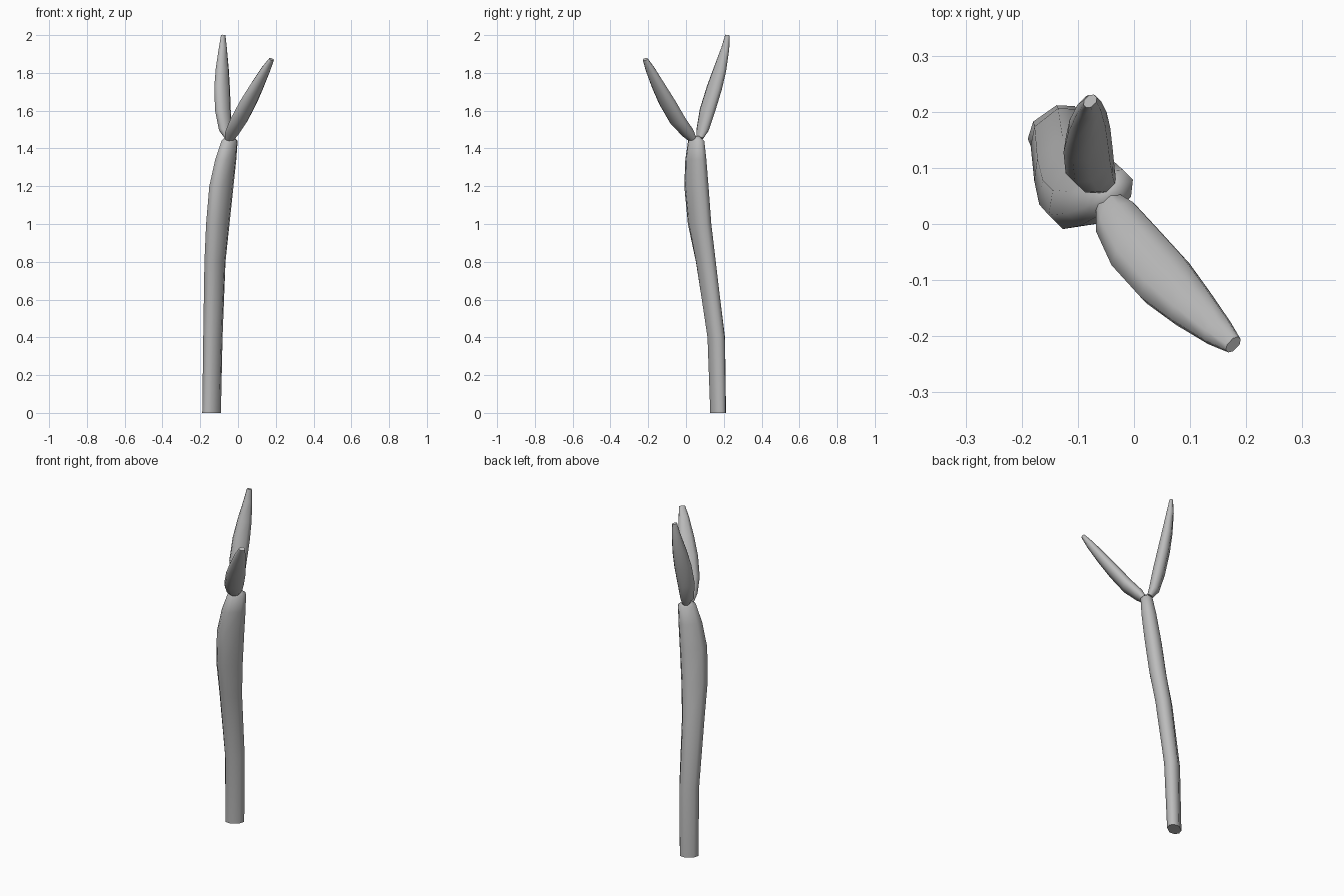
import bpy, bmesh, math
from mathutils import Vector

cube = bpy.data.objects.get("Cube")
if cube:
    bpy.data.objects.remove(cube, do_unlink=True)

grey = bpy.data.materials.new("plain grey")
grey.use_nodes = True
colour = (0.5, 0.5, 0.5, 1)
grey.diffuse_color = colour
grey.node_tree.nodes["Principled BSDF"].inputs["Base Color"].default_value = colour

# Flattened eight-sided cross-section, in units of half width and half depth
SECTION = [(1, -.4), (1, .4), (.5, 1), (-.5, 1), (-1, .4), (-1, -.4), (-.5, -1), (.5, -1)]


def limb(name, stations, level=False):
    """Loft the section through (x, y, z, half width, half depth, wide-axis angle)."""
    bm = bmesh.new()
    points = [Vector(s[:3]) for s in stations]
    rings = []
    for i, (x, y, z, a, b, angle) in enumerate(stations):
        t = points[min(i + 1, len(points) - 1)] - points[max(i - 1, 0)]
        t = Vector((0, 0, 1)) if level else t.normalized()
        wide = Vector((math.cos(math.radians(angle)), math.sin(math.radians(angle)), 0))
        wide = (wide - t * wide.dot(t)).normalized()
        deep = t.cross(wide)
        rings.append([bm.verts.new(points[i] + wide * a * u + deep * b * v) for u, v in SECTION])
    n = len(SECTION)
    for low, high in zip(rings, rings[1:]):
        for k in range(n):
            bm.faces.new((low[k], low[(k + 1) % n], high[(k + 1) % n], high[k]))
    bm.faces.new(rings[0][::-1])
    bm.faces.new(rings[-1])
    bmesh.ops.recalc_face_normals(bm, faces=bm.faces)
    mesh = bpy.data.meshes.new(name)
    bm.to_mesh(mesh)
    bm.free()
    mesh.materials.append(grey)
    obj = bpy.data.objects.new(name, mesh)
    bpy.context.collection.objects.link(obj)
    bpy.ops.object.select_all(action='DESELECT')
    obj.select_set(True)
    bpy.context.view_layer.objects.active = obj
    bpy.ops.object.shade_smooth_by_angle(angle=math.radians(60))


# Curving main stalk
limb("stalk", [
    (-.14, .17, 0, .051, .033, 35),
    (-.133, .16, .4, .053, .038, 38),
    (-.122, .105, .8, .06, .042, 42),
    (-.107, .072, 1.0, .07, .044, 45),
    (-.088, .055, 1.2, .073, .044, 45),
    (-.065, .052, 1.34, .063, .04, 45),
    (-.045, .054, 1.44, .048, .032, 45),
    (-.045, .054, 1.465, .018, .014, 45),
], level=True)

# Upright rear branch
limb("rear_branch", [
    (-.05, .073, 1.455, .02, .014, 45),
    (-.068, .088, 1.5, .036, .026, 45),
    (-.08, .113, 1.6, .046, .031, 45),
    (-.084, .15, 1.72, .046, .03, 45),
    (-.083, .18, 1.82, .038, .026, 45),
    (-.08, .208, 1.93, .023, .018, 45),
    (-.078, .219, 2.0, .013, .009, 45),
])

# Outward-leaning front branch
limb("front_branch", [
    (-.048, .042, 1.44, .022, .014, 45),
    (-.03, .008, 1.485, .042, .026, 45),
    (.005, -.045, 1.55, .052, .031, 45),
    (.055, -.1, 1.645, .052, .03, 45),
    (.1, -.145, 1.73, .042, .026, 45),
    (.148, -.19, 1.82, .028, .019, 45),
    (.177, -.215, 1.872, .016, .01, 45),
])
